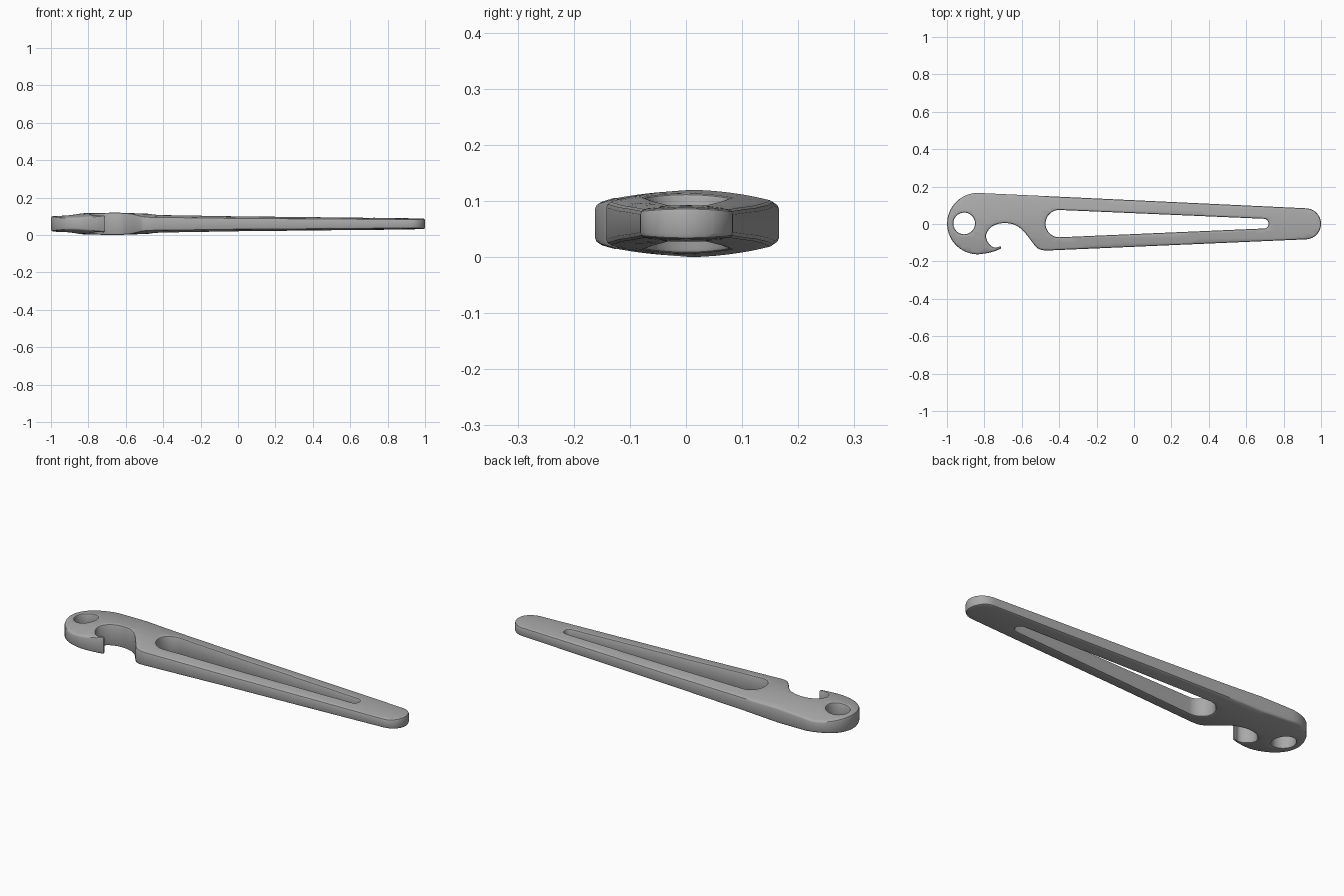
import bpy, bmesh, math
from mathutils import Vector

cube = bpy.data.objects.get("Cube")
if cube:
    bpy.data.objects.remove(cube)

MID = 0.06       # height of the flat symmetry plane
FILLET = 0.008   # softened rim
CROWN_R = 0.6    # radius of the crowned faces across the width


def arc(cx, cy, r, a0, a1, n=24):
    angles = [math.radians(a0 + (a1 - a0) * i / n) for i in range(n + 1)]
    return [(cx + r * math.cos(a), cy + r * math.sin(a)) for a in angles]


def spline(p0, p1, p2, p3, t):
    return 0.5 * (2 * p1 + (p2 - p0) * t + (2 * p0 - 5 * p1 + 4 * p2 - p3) * t * t
                  + (3 * p1 - p0 - 3 * p2 + p3) * t ** 3)


def smooth_path(points, steps=6):
    pts = [Vector(p) for p in points]
    pts = [pts[0]] + pts + [pts[-1]]
    path = [tuple(spline(*pts[i:i + 4], s / steps))
            for i in range(len(pts) - 3) for s in range(steps)]
    return path + [tuple(pts[-1])]


def half_thickness(x, y):
    keys = [(-1.0, 0.040), (-0.82, 0.057), (-0.65, 0.060), (-0.46, 0.053),
            (0.0, 0.043), (0.9, 0.030), (1.0, 0.028)]
    x = max(-1.0, min(1.0, x))
    for (xa, ha), (xb, hb) in zip(keys, keys[1:]):
        if x <= xb:
            return ha + (hb - ha) * (x - xa) / (xb - xa) - y * y / (2 * CROWN_R)


# Outline: tip, straight back edge, round head, hook, notch, front edge
notch = smooth_path([(-0.711, -0.131), (-0.714, -0.120), (-0.746, -0.126),
                     (-0.776, -0.105), (-0.791, -0.060), (-0.760, -0.014),
                     (-0.700, 0.005), (-0.634, -0.006), (-0.585, -0.045),
                     (-0.530, -0.115), (-0.503, -0.136), (-0.468, -0.142)])
outline = (arc(0.917, 0.001, 0.083, -87, 87) + arc(-0.835, 0.002, 0.164, 87, 272, 40)
           + [(-0.785, -0.156), (-0.746, -0.146)] + notch)
ring_hole = arc(-0.908, 0.003, 0.058, 0, 360, 40)[:-1]
slot = arc(-0.400, 0.002, 0.073, 87, 273) + arc(0.694, 0.002, 0.026, -87, 87, 12)

# Flat sheet with both openings
bm = bmesh.new()
for loop in (outline, ring_hole, slot):
    vs = [bm.verts.new((x, y, 0)) for x, y in loop]
    for a, b in zip(vs, vs[1:] + vs[:1]):
        bm.edges.new((a, b))
bmesh.ops.triangle_fill(bm, edges=bm.edges[:], use_beauty=True, normal=(0, 0, 1))

# Two narrow insets form the rounded rim
outer = bmesh.ops.inset_region(bm, faces=bm.faces[:], thickness=FILLET * 0.3,
                               use_boundary=True, use_even_offset=True)["faces"]
inner_faces = [f for f in bm.faces if f not in set(outer)]
bmesh.ops.inset_region(bm, faces=inner_faces, thickness=FILLET * 0.7,
                       use_boundary=True, use_even_offset=True)
rim = {v for e in bm.edges if e.is_boundary for v in e.verts}
for v in {v for f in outer for v in f.verts}:
    v.co.z = -FILLET if v in rim else -FILLET * 0.3

# Cut the sheet into a grid so that it can follow the crown
cuts = [((-1 + 0.05 * i, 0, 0), (1, 0, 0)) for i in range(1, 40)]
cuts += [((0, 0.025 * i, 0), (0, 1, 0)) for i in range(-6, 7)]
for co, no in cuts:
    bmesh.ops.bisect_plane(bm, geom=bm.verts[:] + bm.edges[:] + bm.faces[:],
                           dist=1e-5, plane_co=co, plane_no=no)
for v in bm.verts:
    v.co.z += half_thickness(v.co.x, v.co.y)

# Mirror to the underside and join the two with walls
rim_edges = [e for e in bm.edges if e.is_boundary]
copy = bmesh.ops.duplicate(bm, geom=bm.verts[:] + bm.edges[:] + bm.faces[:])
twin = copy["vert_map"]
for v in [g for g in copy["geom"] if isinstance(g, bmesh.types.BMVert)]:
    v.co.z *= -1
for e in rim_edges:
    a, b = e.verts
    bm.faces.new((a, b, twin[b], twin[a]))
bmesh.ops.recalc_face_normals(bm, faces=bm.faces[:])
bmesh.ops.translate(bm, verts=bm.verts[:], vec=(0, 0, MID))

mesh = bpy.data.meshes.new("tool_body")
bm.to_mesh(mesh)
bm.free()
body = bpy.data.objects.new("tool_body", mesh)
bpy.context.collection.objects.link(body)

# Plain grey metal
grey = bpy.data.materials.new("grey_metal")
grey.use_nodes = True
color = (0.40, 0.40, 0.40, 1)
grey.diffuse_color = color
grey.node_tree.nodes["Principled BSDF"].inputs["Base Color"].default_value = color
mesh.materials.append(grey)

bpy.ops.object.select_all(action="DESELECT")
body.select_set(True)
bpy.context.view_layer.objects.active = body
bpy.ops.object.shade_smooth_by_angle(angle=math.radians(35))
